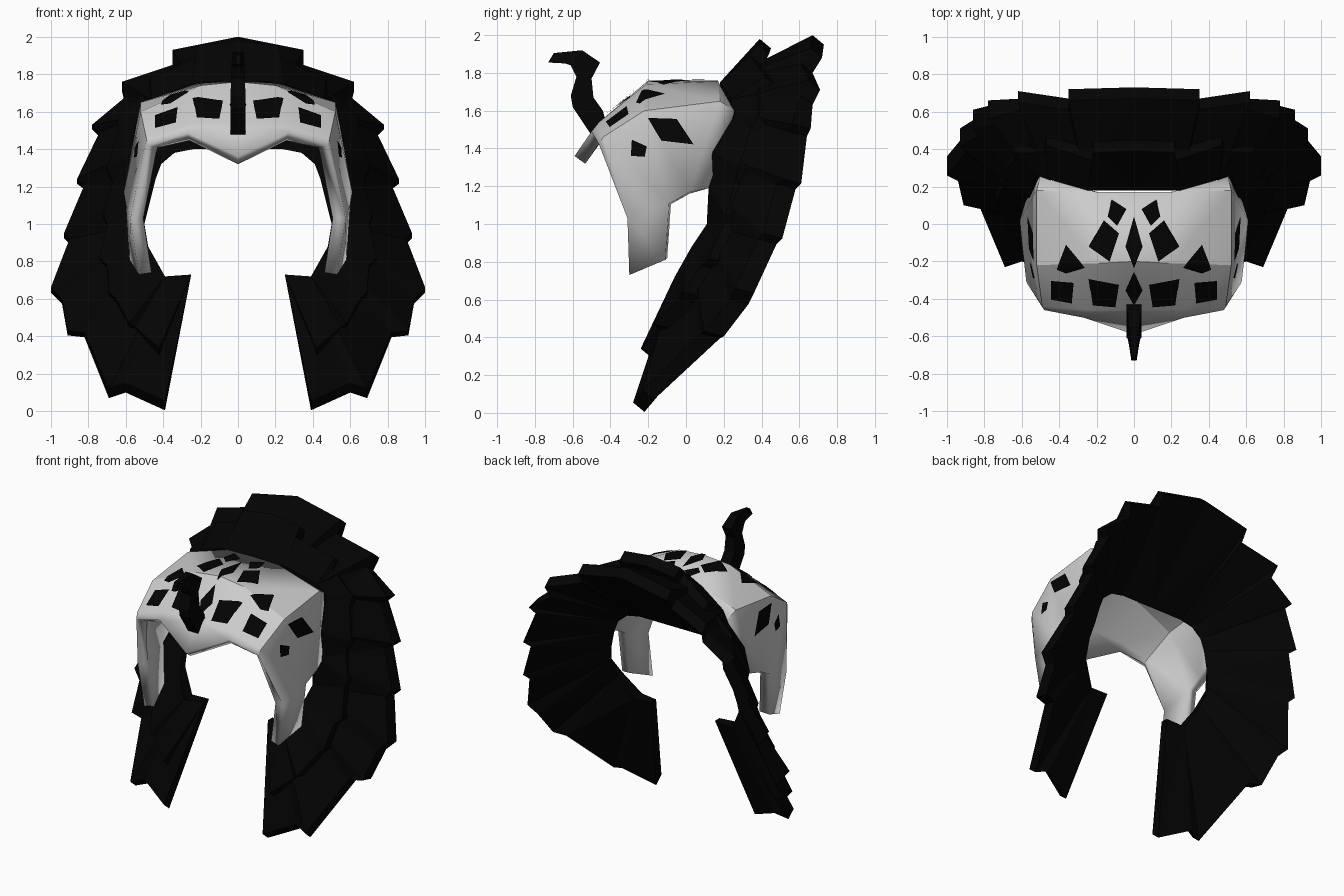
import bpy, bmesh, math
from mathutils import Vector
from mathutils.bvhtree import BVHTree

cube = bpy.data.objects.get("Cube")
if cube:
    bpy.data.objects.remove(cube)


def material(name, rgb):
    m = bpy.data.materials.new(name)
    m.use_nodes = True
    m.diffuse_color = (*rgb, 1)
    node = m.node_tree.nodes["Principled BSDF"]
    node.inputs["Base Color"].default_value = (*rgb, 1)
    node.inputs["Roughness"].default_value = 0.9
    return m


BONE = material("pale grey", (0.6, 0.6, 0.6))
BLACK = material("near black", (0.001, 0.001, 0.001))


def build(name, verts, faces, mat, mirror=True, up=False):
    """Flat shaded mesh with outward normals, optionally mirrored over x."""
    bm = bmesh.new()
    vs = [bm.verts.new(v) for v in verts]
    for f in faces:
        bm.faces.new([vs[i] for i in f])
    bmesh.ops.recalc_face_normals(bm, faces=bm.faces[:])
    bm.faces.ensure_lookup_table()
    if up and bm.faces[0].normal.z < 0:
        bmesh.ops.reverse_faces(bm, faces=bm.faces[:])
    bmesh.ops.triangulate(bm, faces=bm.faces[:])
    mesh = bpy.data.meshes.new(name)
    bm.to_mesh(mesh)
    bm.free()
    mesh.materials.append(mat)
    ob = bpy.data.objects.new(name, mesh)
    bpy.context.collection.objects.link(ob)
    if mirror:
        mod = ob.modifiers.new("Mirror", 'MIRROR')
        mod.use_clip = True
    return ob


def loft(name, sections, mat, cap_start=False, mirror=True):
    """Join a row of four-cornered sections into one solid."""
    verts = [p for s in sections for p in s]
    n = len(sections)
    faces = [(4 * i + k, 4 * i + (k + 1) % 4, 4 * i + 4 + (k + 1) % 4, 4 * i + 4 + k)
             for i in range(n - 1) for k in range(4)]
    faces.append(tuple(range(4 * n - 4, 4 * n)))
    if cap_start:
        faces.append((3, 2, 1, 0))
    return build(name, verts, faces, mat, mirror)


# Helmet shell: crown, forehead, brow lip, side and cheek arm
shell_verts = [
    (0, .17, 1.76), (.2, .17, 1.755), (.52, .18, 1.65),
    (0, -.2, 1.76), (.2, -.21, 1.74), (.52, -.22, 1.6),
    (0, -.46, 1.54), (.25, -.46, 1.54), (.49, -.44, 1.46),
    (0, -.59, 1.36), (.27, -.5, 1.49), (.48, -.46, 1.42),
    (.5, .26, 1.6), (.58, .12, 1.19), (.61, .02, 1.17),
    (.6, -.09, 1.11), (.575, -.31, 1.03), (.58, -.11, .81), (.53, -.3, .73)]
shell_faces = [
    (0, 3, 4, 1), (1, 4, 5, 2), (3, 6, 7, 4), (4, 7, 8, 5),
    (6, 9, 10, 7), (7, 10, 11, 8), (1, 2, 12), (2, 14, 13, 12),
    (5, 15, 14, 2), (8, 16, 15, 5), (8, 11, 16), (16, 18, 17, 15)]
helmet = build("helmet_shell", shell_verts, shell_faces, BONE, up=True)
solid = helmet.modifiers.new("Thickness", 'SOLIDIFY')
solid.thickness = 0.07
solid.offset = -1
bpy.ops.object.select_all(action='DESELECT')
helmet.select_set(True)
bpy.context.view_layer.objects.active = helmet
bpy.ops.object.shade_smooth_by_angle(angle=math.radians(25))

# Dark spots laid on the shell
tree = BVHTree.FromPolygons([v.co.copy() for v in helmet.data.vertices],
                            [tuple(p.vertices) for p in helmet.data.polygons])


def spot(name, corners, side=False):
    n = 10
    a, b, c, d = [Vector(p) for p in corners]
    ray = Vector((-1, 0, 0)) if side else Vector((0, 0, -1))
    verts = []
    for i in range(n + 1):
        for j in range(n + 1):
            u, v = i / n, j / n
            p = a.lerp(b, u).lerp(d.lerp(c, u), v)
            start = Vector((3, p.x, p.y)) if side else Vector((max(p.x, 0.0005), p.y, 3))
            hit, normal, _, _ = tree.ray_cast(start, ray)
            if normal.dot(ray) > 0:
                normal = -normal
            q = hit + normal * 0.008
            if not side and p.x < 0.0005:
                q.x = 0
            verts.append(q)
    faces = []
    for i in range(n):
        for j in range(n):
            k = i * (n + 1) + j
            faces.append((k, k + n + 1, k + n + 2, k + 1))
    build(name, verts, faces, BLACK, up=not side)


spot("crown_spot_rear", [(.12, .13), (.04, .08), (.09, -.01), (.14, .04)])
spot("crown_spot_mid", [(.16, .02), (.08, -.05), (.13, -.2), (.24, -.12)])
spot("crown_spot_outer", [(.36, -.11), (.26, -.23), (.36, -.26), (.41, -.24)])
spot("crown_spot_centre", [(0, .04), (.045, -.12), (0, -.23), (0, -.1)])
spot("forehead_spot_centre", [(0, -.25), (.045, -.35), (0, -.43), (0, -.35)])
spot("forehead_spot_inner", [(.24, -.29), (.08, -.32), (.1, -.44), (.22, -.43)])
spot("forehead_spot_outer", [(.44, -.3), (.32, -.31), (.33, -.42), (.44, -.4)])
spot("temple_spot_large", [(-.2, 1.56), (-.05, 1.555), (.04, 1.42), (-.13, 1.44)], True)
spot("temple_spot_small", [(-.285, 1.445), (-.206, 1.41), (-.217, 1.355), (-.29, 1.36)], True)

# Mane: front and back inner rims, then stepped outer edges (start, end per lock)
front_rim = [(0, .18, 1.75), (.25, .18, 1.75), (.46, .24, 1.66), (.52, .26, 1.58),
             (.56, .14, 1.38), (.55, .12, 1.2), (.51, .11, 1.0), (.48, .03, .88),
             (.39, -.06, .72), (.25, -.02, .73)]
back_rim = [(0, .18, 1.4), (.24, .18, 1.4), (.34, .18, 1.38), (.41, .18, 1.32),
            (.44, .18, 1.24), (.47, .17, 1.12), (.5, .15, 1.0), (.48, .09, .88),
            (.39, .04, .72), (.25, .03, .73)]
locks = [((0, .67, 2.0), (.35, .66, 1.93)), ((.35, .61, 1.85), (.62, .65, 1.76)),
         ((.6, .61, 1.68), (.78, .56, 1.53)), ((.74, .54, 1.49), (.86, .51, 1.24)),
         ((.82, .48, 1.21), (.93, .41, .95)), ((.9, .38, .92), (1.0, .26, .66)),
         ((.94, .23, .6), (.91, .1, .43)), ((.82, .08, .42), (.69, -.23, .12)),
         ((.6, -.2, .15), (.39, -.28, .055))]
upper_locks = [((0, .39, 1.98), (.22, .38, 1.95)), ((.22, .34, 1.89), (.47, .42, 1.78)),
               ((.48, .38, 1.72), (.64, .38, 1.57)), ((.64, .34, 1.5), (.7, .28, 1.3)),
               ((.67, .26, 1.22), (.72, .21, 1.05)), ((.7, .2, 1.0), (.74, .12, .82)),
               ((.7, .08, .78), (.69, -.02, .64)), ((.65, -.04, .6), (.58, -.17, .47)),
               ((.55, -.15, .45), (.42, -.24, .34))]


def mane(name, edge):
    sections = []
    for i, pair in enumerate(edge):
        for k, p in enumerate(pair):
            # The flanks are thicker than the top and the tips
            dy, dz = (.1, .025) if .4 < p[2] < 1.6 else (.06, .05)
            tip = (p[0], p[1] + dy, p[2] - dz)
            sections.append([front_rim[i + k], p, tip, back_rim[i + k]])
    loft(name, sections, BLACK)


mane("mane_back_layer", locks)
mane("mane_front_layer", upper_locks)

# Curled horn on the brow: front edge, back edge, half width
horn = [((-.5, 1.47), (-.42, 1.52), .04), ((-.6, 1.62), (-.44, 1.6), .04),
        ((-.61, 1.68), (-.49, 1.67), .04), ((-.58, 1.78), (-.5, 1.77), .037),
        ((-.61, 1.84), (-.455, 1.855), .035), ((-.64, 1.85), (-.55, 1.92), .028),
        ((-.73, 1.855), (-.7, 1.905), .014)]
loft("brow_horn", [[(-w, *f), (w, *f), (w, *b), (-w, *b)] for f, b, w in horn],
     BLACK, cap_start=True, mirror=False)
